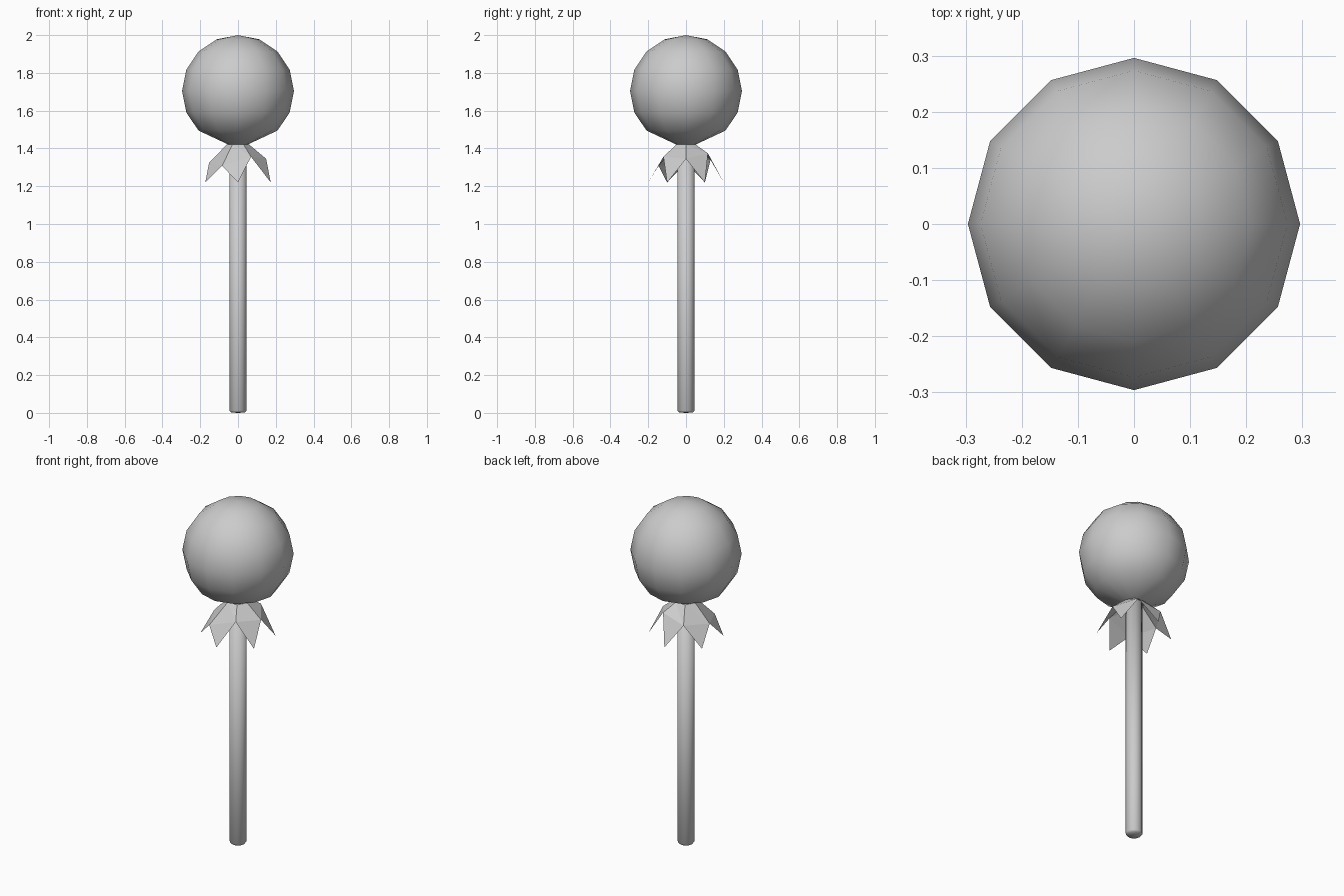
import bpy
from math import sin, cos, pi, radians

if "Cube" in bpy.data.objects:
    bpy.data.objects.remove(bpy.data.objects["Cube"])


def make_object(name, verts, faces, smooth):
    mesh = bpy.data.meshes.new(name)
    mesh.from_pydata(verts, [], faces)
    obj = bpy.data.objects.new(name, mesh)
    bpy.context.collection.objects.link(obj)
    for poly in mesh.polygons:
        poly.use_smooth = smooth
    return obj


def lathe(name, bottom_z, rings, top_z, sides=12):
    """Revolve (radius, z) rings, closed by a pole at each end."""
    verts = [(r * cos(2 * pi * i / sides), r * sin(2 * pi * i / sides), z)
             for r, z in rings for i in range(sides)]
    low, high = len(verts), len(verts) + 1
    verts += [(0, 0, bottom_z), (0, 0, top_z)]
    last = (len(rings) - 1) * sides
    faces = []
    for i in range(sides):
        j = (i + 1) % sides
        faces.append((low, j, i))
        faces.append((high, last + i, last + j))
        for k in range(0, last, sides):
            faces.append((k + i, k + j, k + sides + j, k + sides + i))
    return make_object(name, verts, faces, True)


# Candy ball: 12-sided sphere pinched to a small neck underneath
R, CZ = 0.296, 1.704
rings = [(0.05, 1.42)]
for step in range(2, 8):
    a = pi * step / 8
    rings.append((R * sin(a), CZ - R * cos(a)))
lathe("candy_ball", 1.42, rings, 2.0)

# Stick with a slightly rounded foot
lathe("stick", 0.0, [(0.037, 0.002), (0.045, 0.012), (0.045, 1.42)], 1.42)

# Wrapper skirt: six folded petals with slightly uneven notches
notches = [(0.149, 1.345), (0.134, 1.374), (0.15, 1.34),
           (0.153, 1.324), (0.168, 1.308), (0.138, 1.356)]
verts, faces = [], []
for i, (r, z) in enumerate(notches):
    a, t = radians(60 * i), radians(60 * i + 30)
    verts += [(0.06 * cos(a), 0.06 * sin(a), 1.42),
              (r * cos(a), r * sin(a), z),
              (0.2 * cos(t), 0.2 * sin(t), 1.22)]
    k, n = 3 * i, 3 * ((i + 1) % 6)
    faces += [(k, k + 1, n + 1), (k, n + 1, n), (k + 1, k + 2, n + 1)]
faces.append(tuple(range(0, 18, 3)))
make_object("wrapper_skirt", verts, faces, False)
